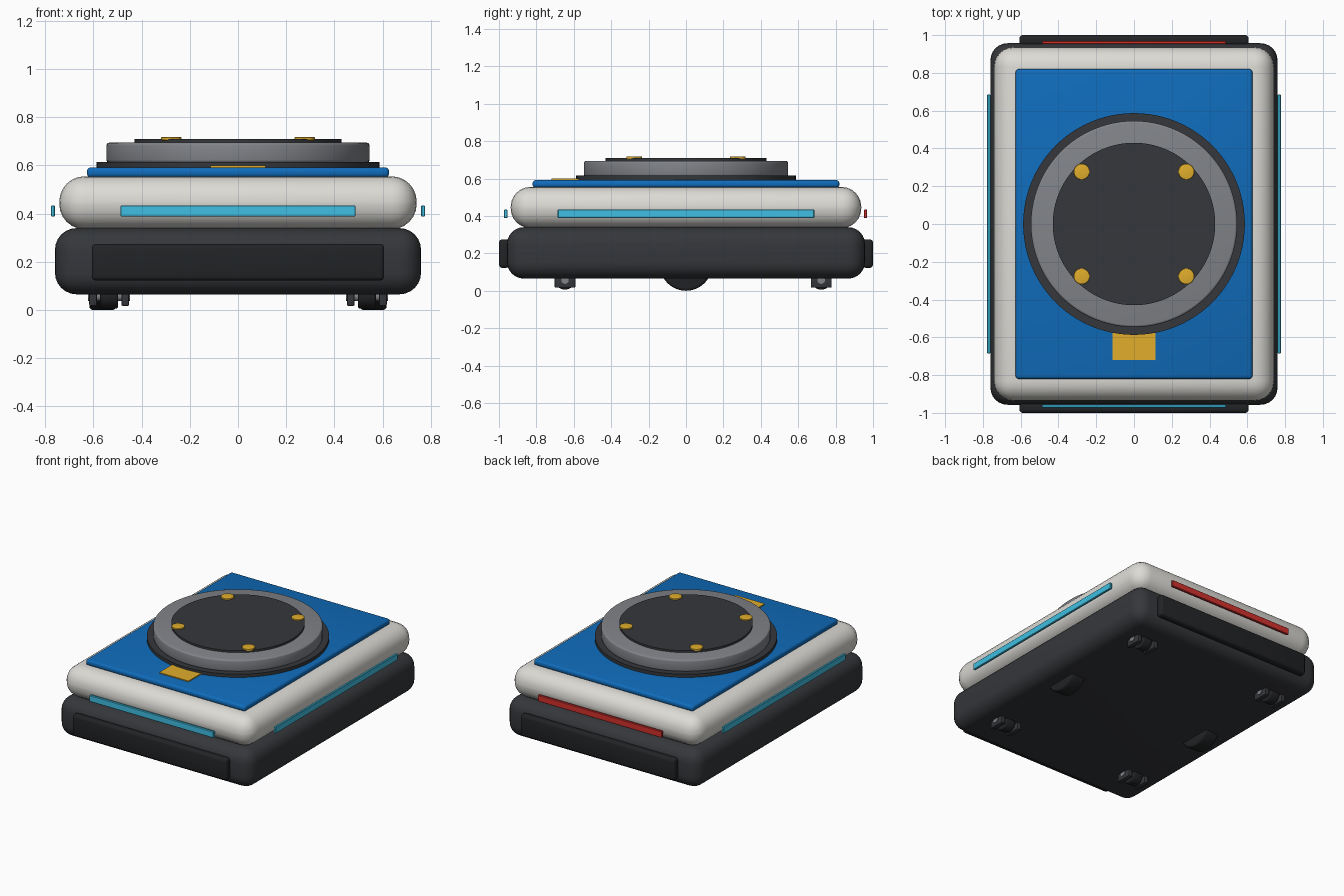
import bpy
from math import radians, pi

if "Cube" in bpy.data.objects:
    bpy.data.objects.remove(bpy.data.objects["Cube"])


def material(name, rgb):
    m = bpy.data.materials.new(name)
    m.diffuse_color = (*rgb, 1)
    m.use_nodes = True
    m.node_tree.nodes["Principled BSDF"].inputs["Base Color"].default_value = m.diffuse_color
    return m


DARK = material("dark_grey", (0.035, 0.038, 0.043))
BLACK = material("black", (0.016, 0.017, 0.019))
SHELL = material("warm_white", (0.72, 0.71, 0.67))
BLUE = material("blue", (0.005, 0.15, 0.5))
STEEL = material("steel", (0.22, 0.23, 0.25))
GOLD = material("gold", (0.75, 0.42, 0.025))
CYAN = material("cyan", (0.05, 0.52, 0.76))
RED = material("red", (0.65, 0.03, 0.025))


def finish(ob, name, mat, bevel, segments):
    ob.name = name
    ob.data.materials.append(mat)
    if bevel:
        b = ob.modifiers.new("bevel", "BEVEL")
        b.width, b.segments = bevel, segments
        b.limit_method = "ANGLE"
        b.angle_limit = radians(40)
        bpy.ops.object.modifier_apply(modifier="bevel")
    bpy.ops.object.shade_smooth_by_angle(angle=radians(35))
    return ob


def box(name, x, y, z, mat, bevel=0.0, segments=3):
    """Box from (min, max) ranges along each axis."""
    bpy.ops.mesh.primitive_cube_add(size=1, location=[(a + b) / 2 for a, b in (x, y, z)])
    ob = bpy.context.object
    ob.scale = [b - a for a, b in (x, y, z)]
    bpy.ops.object.transform_apply(location=False, rotation=False, scale=True)
    return finish(ob, name, mat, bevel, segments)


def disc(name, loc, r, depth, mat, bevel=0.0, axis="z", sides=64):
    rot = (0, pi / 2, 0) if axis == "x" else (0, 0, 0)
    bpy.ops.mesh.primitive_cylinder_add(vertices=sides, radius=r, depth=depth, location=loc, rotation=rot)
    return finish(bpy.context.object, name, mat, bevel, 3)


# Body: chassis, upper shell and top panel
box("chassis", (-0.76, 0.76), (-0.957, 0.957), (0.065, 0.34), DARK, 0.09, 6)
box("upper_shell", (-0.742, 0.742), (-0.937, 0.937), (0.335, 0.555), SHELL, 0.105, 6)
box("top_panel", (-0.627, 0.627), (-0.82, 0.82), (0.55, 0.592), BLUE, 0.016)

# Turntable stack
disc("turntable_base", (0, 0, 0.602), 0.587, 0.026, DARK, sides=96)
disc("turntable_ring", (0, 0, 0.653), 0.546, 0.084, STEEL, 0.012, sides=96)
disc("turntable_pad", (0, 0, 0.7), 0.43, 0.018, DARK, sides=96)
box("direction_marker", (-0.115, 0.115), (-0.72, -0.53), (0.588, 0.599), GOLD)
for sx in (-1, 1):
    for sy in (-1, 1):
        disc("locating_pin", (sx * 0.277, sy * 0.277, 0.711), 0.042, 0.014, GOLD, 0.003, sides=32)

# Bumpers and light strips at both ends
for end, s, mat in (("front", -1, CYAN), ("rear", 1, RED)):
    y = sorted((s * 0.945, s * 1.0))
    box(end + "_bumper", (-0.607, 0.607), y, (0.122, 0.275), BLACK, 0.018)
    y = (-0.973, -0.955) if s < 0 else (0.952, 0.969)
    box(end + "_light_strip", (-0.488, 0.488), y, (0.388, 0.434), mat, 0.003, 1)

for side, s in (("left", -1), ("right", 1)):
    # Side light strips
    box(side + "_light_strip", sorted((s * 0.76, s * 0.777)), (-0.686, 0.686),
        (0.388, 0.434), CYAN, 0.003, 1)
    # Drive wheels, mostly hidden in the chassis
    disc(side + "_drive_wheel", (s * 0.562, 0, 0.14), 0.14, 0.11, BLACK, 0.014, "x", 48)
    # Casters: wheel between two fork plates, with an axle
    for end, y in (("front", -0.647), ("rear", 0.723)):
        name = side + "_" + end + "_caster_"
        cx = s * 0.535
        disc(name + "wheel", (cx, y, 0.061), 0.055, 0.075, BLACK, 0.01, "x", 32)
        disc(name + "axle", (cx, y, 0.057), 0.02, 0.175, STEEL, 0, "x", 20)
        for d in (-1, 1):
            px = cx + d * 0.067
            box(name + "fork", (px - 0.016, px + 0.016), (y - 0.056, y + 0.056),
                (0.017, 0.085), DARK, 0.006, 2)
